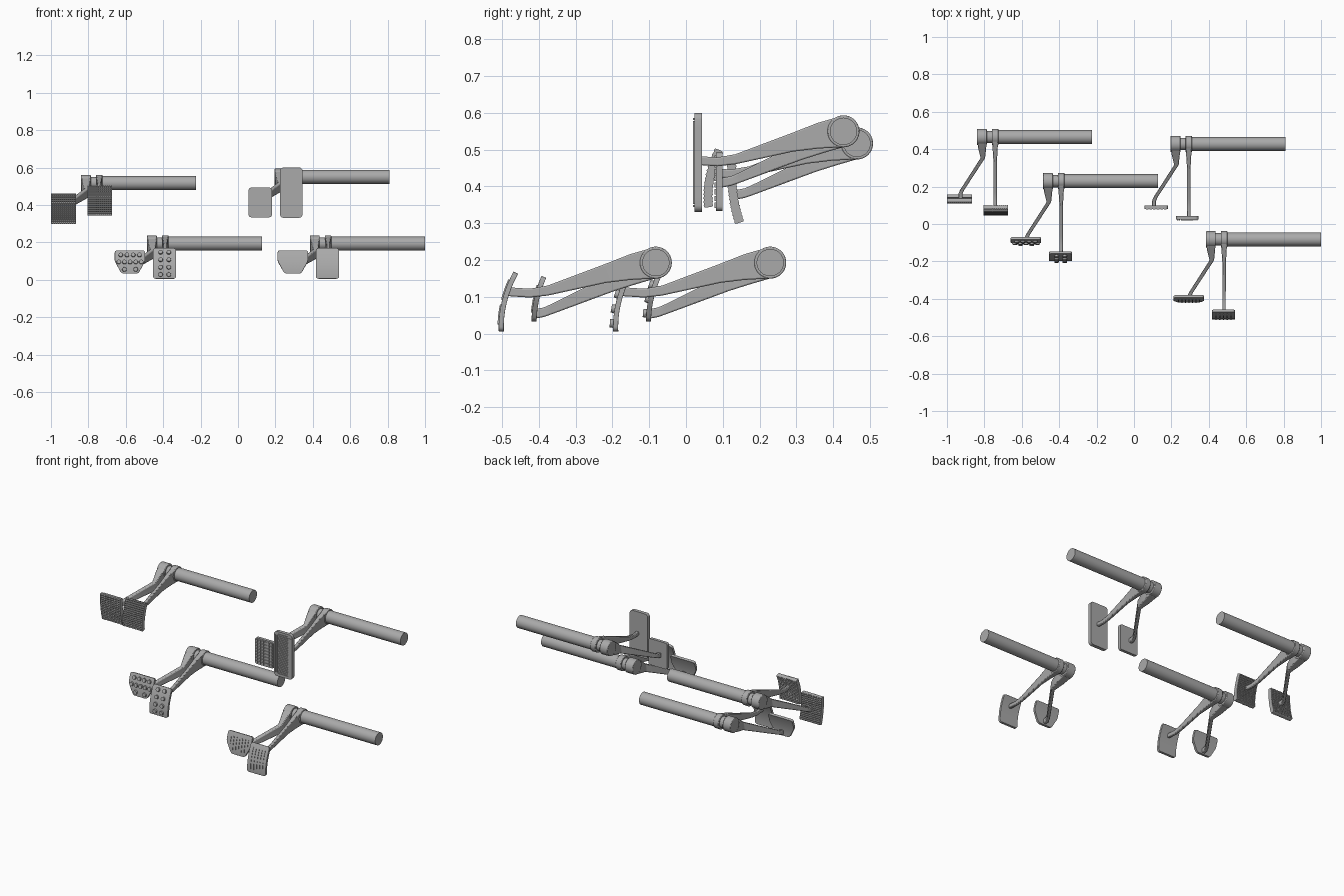
import bpy, bmesh, math
from mathutils import Vector, Matrix

if "Cube" in bpy.data.objects:
    bpy.data.objects.remove(bpy.data.objects["Cube"])

grey = bpy.data.materials.new("satin_grey")
grey.use_nodes = True
grey.diffuse_color = (0.4, 0.4, 0.4, 1)
grey.node_tree.nodes["Principled BSDF"].inputs["Base Color"].default_value = (0.4, 0.4, 0.4, 1)


def finish(name, bm, origin, bevel=0):
    bmesh.ops.recalc_face_normals(bm, faces=bm.faces)
    mesh = bpy.data.meshes.new(name)
    bm.to_mesh(mesh)
    bm.free()
    mesh.materials.append(grey)
    ob = bpy.data.objects.new(name, mesh)
    ob.location = origin
    bpy.context.collection.objects.link(ob)
    bpy.ops.object.select_all(action='DESELECT')
    ob.select_set(True)
    bpy.context.view_layer.objects.active = ob
    bpy.ops.object.shade_smooth_by_angle(angle=math.radians(35))
    if bevel:
        mod = ob.modifiers.new("soft_edges", 'BEVEL')
        mod.width, mod.segments, mod.limit_method = bevel, 2, 'ANGLE'
    return ob


def loft(bm, rings):
    rows = [[bm.verts.new(p) for p in ring] for ring in rings]
    n = len(rows[0])
    for a, b in zip(rows, rows[1:]):
        for i in range(n):
            bm.faces.new((a[i], a[(i + 1) % n], b[(i + 1) % n], b[i]))
    bm.faces.new(rows[0])
    bm.faces.new(rows[-1])


def cylinder(bm, x0, x1, r):
    mat = Matrix.Translation(((x0 + x1) / 2, 0, 0)) @ Matrix.Rotation(math.pi / 2, 4, 'Y')
    bmesh.ops.create_cone(bm, cap_ends=True, segments=40, radius1=r, radius2=r,
                          depth=x1 - x0, matrix=mat)


def surface(path, t):
    """Point and forward normal on the curve through three (y, z) points."""
    a, b, c = (Vector((0, *p)) for p in path)
    p = a * (2 * t - 1) * (t - 1) + b * 4 * t * (1 - t) + c * t * (2 * t - 1)
    d = a * (4 * t - 3) + b * (4 - 8 * t) + c * (4 * t - 1)
    return p, Vector((0, d.z, -d.y)).normalized()


def sheet(bm, path, rows, thick):
    """Curved slab from rows of (t, left, right, front inset, back inset)."""
    rings = []
    for t, l, r, front, back in rows:
        p, n = surface(path, t)
        f, k = p - n * front, p - n * (thick - back)
        rings.append([f + Vector((l, 0, 0)), f + Vector((r, 0, 0)),
                      k + Vector((r, 0, 0)), k + Vector((l, 0, 0))])
    loft(bm, rings)


def strip(bm, path, l, r, t0, t1, front, thick, n=6):
    sheet(bm, path, [(t0 + (t1 - t0) * i / n, l, r, front, 0) for i in range(n + 1)], thick)


def outline(path, l, r, radius, taper=None, inset=0.0):
    """Rounded rectangle rows; taper = (start, amount) narrows the lower part."""
    length = (Vector(path[0]) - Vector(path[2])).length
    k = radius / length
    ts = [k * (1 - math.cos(math.pi * i / 10)) for i in range(6)]
    ts = ts + [k + (1 - 2 * k) * i / 10 for i in range(1, 10)] + [1 - t for t in reversed(ts)]
    rows = []
    for t in ts:
        d = min(t, 1 - t) * length
        cut = radius - math.sqrt(max(0, radius ** 2 - (radius - d) ** 2)) if d < radius else 0
        if taper and t > taper[0]:
            cut += taper[1] * (t - taper[0]) / (1 - taper[0])
        rows.append((t, l + cut, r - cut, inset, 0))
    return rows


def stud(bm, path, x, t):
    p, n = surface(path, t)
    rot = n.to_track_quat('Z', 'Y').to_matrix().to_4x4()
    bmesh.ops.create_cone(bm, cap_ends=True, segments=16, radius1=0.013, radius2=0.011,
                          depth=0.014, matrix=Matrix.Translation(p + n * 0.002 + Vector((x, 0, 0))) @ rot)


def spread(a, b, n):
    return [a + (b - a) * i / (n - 1) for i in range(n)]


def woven_pad(name, origin, path, l, r):
    bm = bmesh.new()
    ribs, thick = 15, 0.027
    rows = []
    for i in range(ribs * 4 + 1):
        dip = 0.006 * (1 - abs(math.sin(math.pi * i / 4)))
        rows.append((i / (ribs * 4), l, r, dip, dip))
    sheet(bm, path, rows, thick)
    for x in spread(l, r - 0.005, 13):
        sheet(bm, path, [(t, x, x + 0.005, 0.002, 0.002) for t in spread(0.005, 0.995, 15)], thick)
    finish(name, bm, origin)


def hub_and_rod(prefix, origin):
    bm = bmesh.new()
    cylinder(bm, 0.005, 0.1, 0.033)
    cylinder(bm, 0.1, 0.615, 0.037)
    finish(prefix + "_pivot_rod", bm, origin)
    arms = {  # stations: x, y, z, half width, half height
        "clutch_arm": (0.0265, 0.0265, [(0.0265, 0, 0, 0.0265, 0.043), (0.028, -0.055, -0.022, 0.022, 0.037),
                       (0.032, -0.112, -0.052, 0.012, 0.025), (-0.08, -0.285, -0.127, 0.011, 0.014),
                       (-0.088, -0.305, -0.135, 0.011, 0.013), (-0.088, -0.332, -0.14, 0.011, 0.013)]),
        "brake_arm": (0.0975, 0.0175, [(0.0975, 0, 0, 0.0175, 0.043), (0.0975, -0.07, -0.012, 0.013, 0.035),
                      (0.098, -0.136, -0.029, 0.009, 0.026), (0.098, -0.294, -0.076, 0.0085, 0.0136),
                      (0.098, -0.343, -0.083, 0.0085, 0.012), (0.098, -0.402, -0.079, 0.0085, 0.012)]),
    }
    for name, (cx, half, stations) in arms.items():
        bm = bmesh.new()
        loft(bm, [[(x - w, y, z - h), (x + w, y, z - h), (x + w, y, z + h), (x - w, y, z + h)]
                  for x, y, z, w, h in stations])
        finish(prefix + "_" + name, bm, origin, 0.004)
        bm = bmesh.new()
        cylinder(bm, cx - half, cx + half, 0.0435)
        finish(prefix + "_" + name + "_hub", bm, origin, 0.003)


# pivot position of each pedal set
sets = {"woven": (-0.84, 0.465, 0.517), "block": (0.195, 0.428, 0.55),
        "studded": (-0.487, 0.229, 0.193), "slotted": (0.384, -0.082, 0.193)}
for prefix, origin in sets.items():
    hub_and_rod(prefix, origin)

# woven pedals
woven_pad("woven_clutch_pedal", sets["woven"], [(-0.354, -0.055), (-0.35, -0.142), (-0.332, -0.22)], -0.16, -0.026)
woven_pad("woven_brake_pedal", sets["woven"], [(-0.387, -0.012), (-0.414, -0.095), (-0.417, -0.175)], 0.035, 0.166)

# flat pedal with small square blocks
path = [(-0.351, -0.058), (-0.351, -0.137), (-0.351, -0.216)]
bm = bmesh.new()
sheet(bm, path, outline(path, -0.138, -0.014, 0.012, inset=0.004), 0.022)
for x in spread(-0.132, -0.035, 6):
    for t in spread(0.05, 0.86, 8):
        strip(bm, path, x, x + 0.014, t, t + 0.09, 0, 0.01, 1)
finish("block_clutch_pedal", bm, sets["block"])

# tall flat pedal with horizontal treads
path = [(-0.409, 0.05), (-0.409, -0.085), (-0.409, -0.219)]
bm = bmesh.new()
sheet(bm, path, outline(path, 0.03, 0.15, 0.018, inset=0.004), 0.025)
for t in spread(0.05, 0.93, 24):
    strip(bm, path, 0.056, 0.124, t, t + 0.02, 0, 0.01, 1)
for x in (0.036, 0.046, 0.128, 0.138):
    strip(bm, path, x, x + 0.006, 0.08, 0.92, 0, 0.01, 1)
finish("block_brake_pedal", bm, sets["block"])

# curved pedals shared by the studded and slotted sets
clutch = [(-0.311, -0.036), (-0.331, -0.098), (-0.338, -0.16)]
brake = [(-0.387, -0.024), (-0.419, -0.106), (-0.427, -0.188)]
for prefix in ("studded", "slotted"):
    bm, bm2 = bmesh.new(), bmesh.new()
    sheet(bm, clutch, outline(clutch, -0.172, -0.01, 0.012, (0.45, 0.036)), 0.014)
    sheet(bm2, brake, outline(brake, 0.033, 0.156, 0.014), 0.014)
    finish(prefix + "_clutch_pedal", bm, sets[prefix], 0.002)
    finish(prefix + "_brake_pedal", bm2, sets[prefix], 0.002)

# round studs
bm = bmesh.new()
for t, xs in ((0.2, spread(-0.14, -0.04, 4)), (0.5, spread(-0.15, -0.03, 5)), (0.82, (-0.12, -0.06))):
    for x in xs:
        stud(bm, clutch, x, t)
for t in spread(0.14, 0.86, 4):
    for x in (0.073, 0.117):
        stud(bm, brake, x, t)
finish("grip_studs", bm, sets["studded"])

# slim upright ribs
bm = bmesh.new()
for x in spread(-0.15, -0.036, 7):
    strip(bm, clutch, x, x + 0.006, 0.2, 0.8 if -0.14 < x < -0.05 else 0.55, -0.003, 0.006)
for x in spread(0.052, 0.131, 5):
    for t in (0.14, 0.55):
        strip(bm, brake, x, x + 0.006, t, t + 0.33, -0.003, 0.006)
finish("grip_ribs", bm, sets["slotted"])
